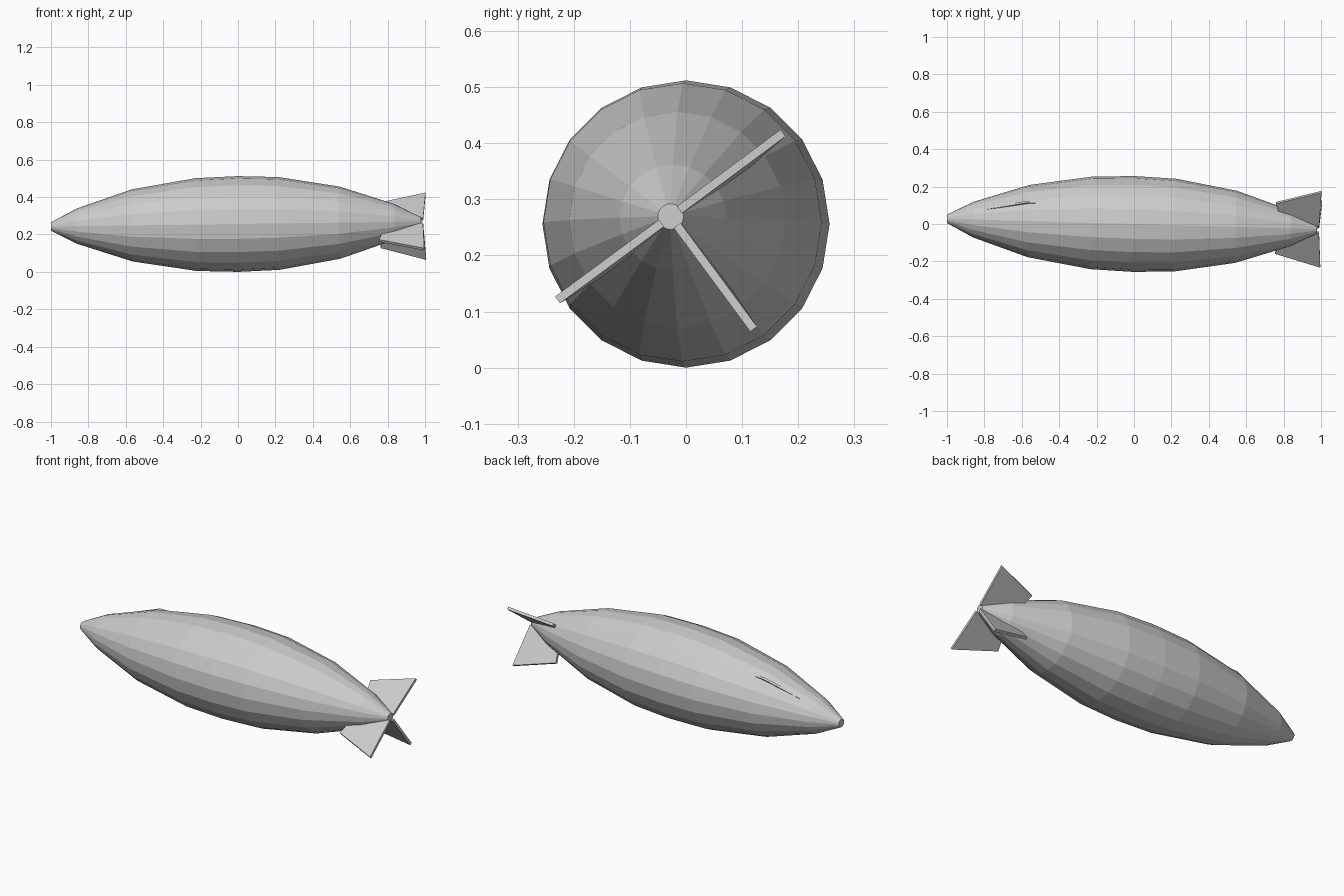
import bpy, bmesh
from math import cos, sin, radians, pi
from mathutils import Matrix, Vector

cube = bpy.data.objects.get("Cube")
if cube:
    bpy.data.objects.remove(cube, do_unlink=True)

# Single grey material
grey = bpy.data.materials.new("hull grey")
grey.use_nodes = True
colour = (0.6, 0.6, 0.6, 1)
grey.diffuse_color = colour
grey.node_tree.nodes["Principled BSDF"].inputs["Base Color"].default_value = colour

# The whole airship is turned and pitched slightly off the x axis
tilt = Vector((1, 0, 0)).rotation_difference(Vector((1, -0.028, 0.0135)))
frame = Matrix.Translation((0, 0, 0.256)) @ tilt.to_matrix().to_4x4()


def finish(name, bm):
    bmesh.ops.recalc_face_normals(bm, faces=bm.faces)
    mesh = bpy.data.meshes.new(name)
    bm.to_mesh(mesh)
    bm.free()
    mesh.materials.append(grey)
    obj = bpy.data.objects.new(name, mesh)
    obj.matrix_world = frame
    bpy.context.collection.objects.link(obj)
    return obj


def make_hull(profile, sides):
    """Faceted body of revolution along x, capped at both ends."""
    bm = bmesh.new()
    rings = []
    for x, r in profile:
        angles = [2 * pi * i / sides for i in range(sides)]
        rings.append([bm.verts.new((x, r * cos(a), r * sin(a))) for a in angles])
    for a, b in zip(rings, rings[1:]):
        for i in range(sides):
            j = (i + 1) % sides
            bm.faces.new((a[i], a[j], b[j], b[i]))
    bm.faces.new(rings[0])
    bm.faces.new(rings[-1])
    return finish("hull", bm)


def make_fin(name, outline, angle, thickness):
    """Flat plate from an (x, radius) outline, standing out at an angle."""
    a = radians(angle)
    out = Vector((0, cos(a), sin(a)))
    side = Vector((0, -sin(a), cos(a))) * thickness / 2
    bm = bmesh.new()
    points = [Vector((x, 0, 0)) + out * r for x, r in outline]
    face = bm.faces.new([bm.verts.new(p - side) for p in points])
    new = bmesh.ops.extrude_face_region(bm, geom=[face])["geom"]
    moved = [v for v in new if isinstance(v, bmesh.types.BMVert)]
    bmesh.ops.translate(bm, verts=moved, vec=side * 2)
    return finish(name, bm)


# Hull
make_hull([(-1, 0.023), (-0.86, 0.095), (-0.565, 0.193), (-0.225, 0.248),
           (0, 0.256), (0.22, 0.248), (0.545, 0.193), (0.84, 0.095),
           (0.98, 0.023)], 20)

# Three tail fins
tail_outline = [(0.757, 0.167), (1.0, 0.25), (0.99, 0.02), (0.8, 0.06), (0.772, 0.11)]
for name, angle in (("upper_left_fin", 36.5), ("lower_right_fin", 216.5),
                    ("lower_left_fin", 306.5)):
    make_fin(name, tail_outline, angle, 0.015)

# Sunken fin near the nose, only its outer edge breaks the hull
make_fin("nose_fin", [(-0.79, 0.118), (-0.57, 0.2), (-0.52, 0.2), (-0.6, 0.1)], 59, 0.012)
